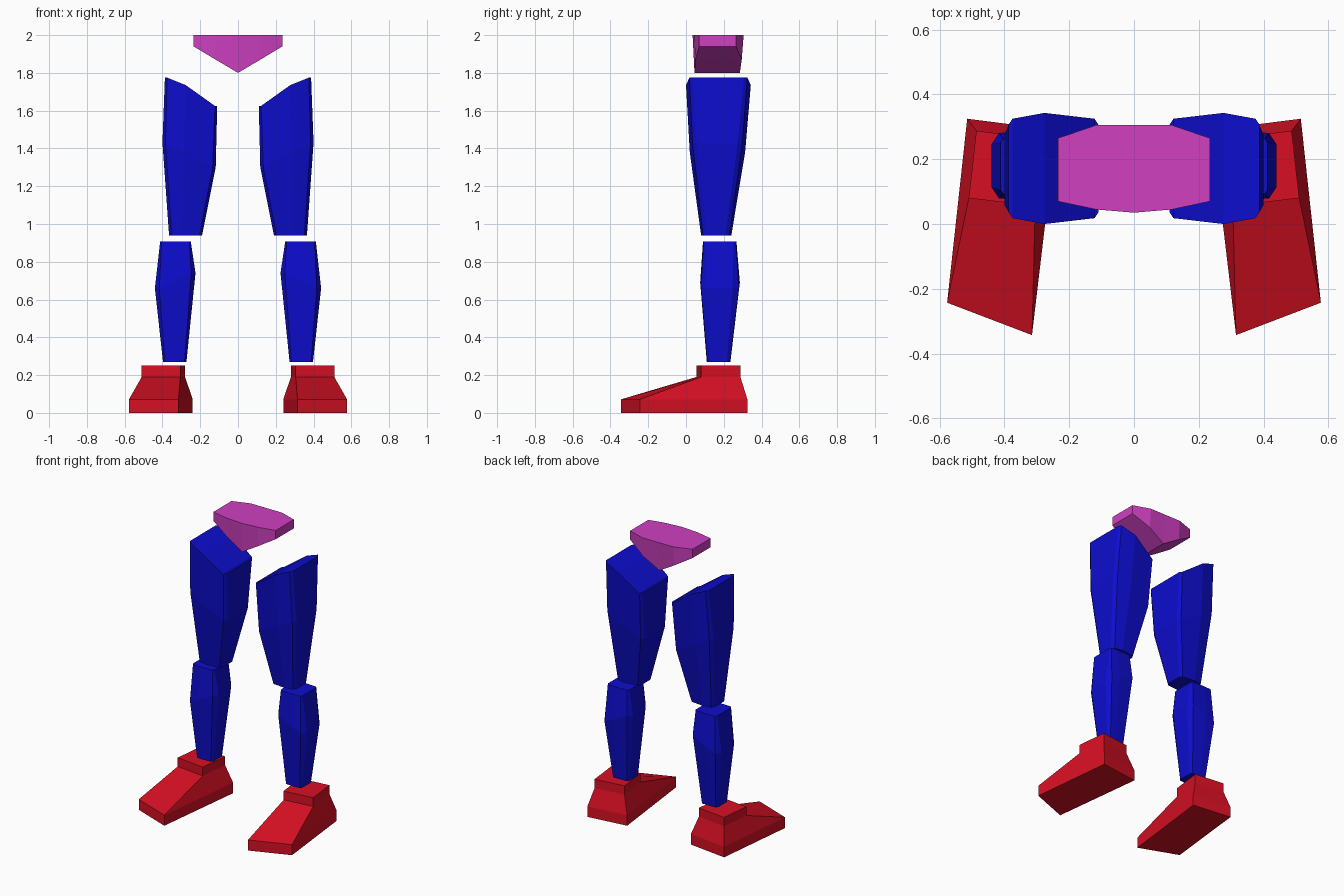
import bpy
import bmesh

cube = bpy.data.objects.get("Cube")
if cube:
    bpy.data.objects.remove(cube, do_unlink=True)


def material(name, colour):
    mat = bpy.data.materials.new(name)
    mat.use_nodes = True
    mat.diffuse_color = (*colour, 1)
    mat.node_tree.nodes["Principled BSDF"].inputs["Base Color"].default_value = (*colour, 1)
    return mat


PINK = material("pink", (0.62, 0.05, 0.53))
BLUE = material("blue", (0.004, 0.004, 0.62))
RED = material("red", (0.68, 0.005, 0.017))


def loft(name, rings, mat, side=1):
    """Skin a stack of equal rings; each ring runs along the front, then back again."""
    bm = bmesh.new()
    loops = [[bm.verts.new((side * x, y, z)) for x, y, z in ring] for ring in rings]
    n = len(loops[0])
    for a, b in zip(loops, loops[1:]):
        for i in range(n):
            j = (i + 1) % n
            bm.faces.new((a[i], a[j], b[j], b[i]))
    # Caps are strips from front to back, so they may fold along x
    for ring in (loops[0], loops[-1]):
        for i in range(n // 2 - 1):
            bm.faces.new((ring[i], ring[i + 1], ring[n - 2 - i], ring[n - 1 - i]))
    bmesh.ops.recalc_face_normals(bm, faces=bm.faces)
    mesh = bpy.data.meshes.new(name)
    bm.to_mesh(mesh)
    bm.free()
    mesh.materials.append(mat)
    obj = bpy.data.objects.new(name, mesh)
    bpy.context.collection.objects.link(obj)


def limb_ring(x_in, x_out, y_front, y_back, z_in, z_mid, z_out, ridge, bevel):
    """Ten-sided section: bevelled corners and a ridge down the front and back."""
    mid = x_in + 0.6 * (x_out - x_in)
    xs = (x_in, x_in + bevel, mid, x_out - bevel, x_out)
    insets = (ridge + 1.5 * bevel, ridge, 0, ridge, ridge + 1.5 * bevel)
    zs = (z_in, z_in, z_mid, z_out, z_out)
    front = [(x, y_front + d, z) for x, d, z in zip(xs, insets, zs)]
    back = [(x, y_back - d, z) for x, d, z in zip(xs, insets, zs)]
    return front + back[::-1]


def level(points, z):
    return [(x, y, z) for x, y in points]


# Pelvis: slices from one hip to the other, deepest at the centre
half = [(0.235, 0.07, 0.265, 0.07, 0.265, 1.94),
        (0.118, 0.045, 0.305, 0.05, 0.295, 1.87),
        (0, 0.035, 0.305, 0.045, 0.285, 1.8)]
slices = [(-x, *rest) for x, *rest in half] + half[1::-1]
loft("pelvis", [[(x, f, 2), (x, lf, z), (x, lb, z), (x, b, 2)]
                for x, f, b, lf, lb, z in slices], PINK)

# Foot outlines, from inner front round to inner back
sole = [(0.315, -0.343), (0.577, -0.243), (0.515, 0.325), (0.24, 0.29)]
ankle = [(0.305, 0.055), (0.51, 0.08), (0.487, 0.288), (0.28, 0.262)]

for label, side in (("left", 1), ("right", -1)):
    loft(label + "_thigh", [
        limb_ring(0.19, 0.365, 0.08, 0.24, 0.94, 0.94, 0.94, 0.01, 0.014),
        limb_ring(0.118, 0.4, 0.02, 0.313, 1.3, 1.38, 1.43, 0.015, 0.016),
        limb_ring(0.11, 0.387, 0, 0.343, 1.625, 1.735, 1.775, 0.018, 0.012),
    ], BLUE, side)
    loft(label + "_calf", [
        limb_ring(0.273, 0.397, 0.11, 0.235, 0.27, 0.27, 0.27, 0.003, 0.01),
        limb_ring(0.225, 0.44, 0.075, 0.285, 0.74, 0.69, 0.66, 0.004, 0.023),
        limb_ring(0.25, 0.412, 0.09, 0.267, 0.908, 0.908, 0.908, 0.003, 0.008),
    ], BLUE, side)
    loft(label + "_foot", [level(sole, 0), level(sole, 0.072),
                           level(ankle, 0.19), level(ankle, 0.25)], RED, side)
